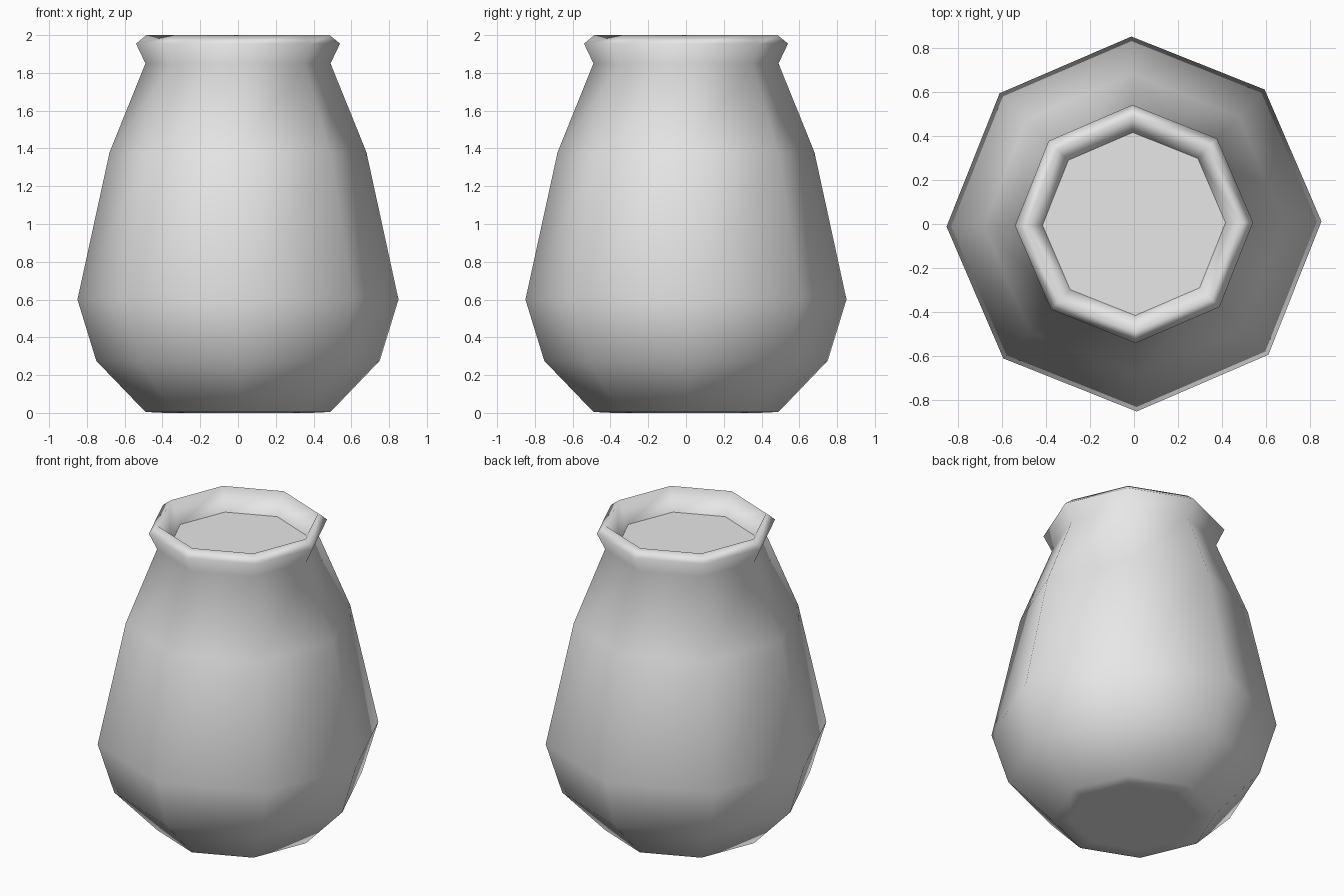
import bpy, bmesh, math

SIDES = 8
TURN = math.radians(0.8)

cube = bpy.data.objects.get("Cube")
if cube:
    bpy.data.objects.remove(cube, do_unlink=True)

clay = bpy.data.materials.new("grey_clay")
clay.use_nodes = True
clay.diffuse_color = (0.8, 0.8, 0.8, 1)
clay.node_tree.nodes["Principled BSDF"].inputs["Base Color"].default_value = (0.8, 0.8, 0.8, 1)


def add_ring(bm, radius, z):
    """One octagonal ring of vertices with corners on the axes."""
    angles = [TURN + math.tau * i / SIDES for i in range(SIDES)]
    return [bm.verts.new((radius * math.cos(a), radius * math.sin(a), z)) for a in angles]


def finish(name, bm, smooth):
    for face in bm.faces:
        face.smooth = smooth
    mesh = bpy.data.meshes.new(name)
    bm.to_mesh(mesh)
    bm.free()
    mesh.materials.append(clay)
    obj = bpy.data.objects.new(name, mesh)
    bpy.context.collection.objects.link(obj)
    return obj


def lathe(name, profile):
    bm = bmesh.new()
    rings = [add_ring(bm, r, z) for r, z in profile]
    for low, high in zip(rings, rings[1:]):
        for i in range(SIDES):
            j = (i + 1) % SIDES
            bm.faces.new((low[i], low[j], high[j], high[i]))
    return finish(name, bm, True)


def disc(name, radius, z, up):
    bm = bmesh.new()
    ring = add_ring(bm, radius, z)
    bm.faces.new(ring if up else ring[::-1])
    return finish(name, bm, False)


# Body from the underside of the foot, up the belly and neck, over the lip
lathe("pot_body", [
    (0.39, 0.0), (0.49, 0.005), (0.75, 0.275), (0.85, 0.6), (0.68, 1.38),
    (0.49, 1.85), (0.54, 1.955), (0.485, 2.0), (0.415, 1.86),
])

# Closing faces inside the mouth and under the foot
disc("mouth_surface", 0.415, 1.86, True)
disc("foot_base", 0.39, 0.0, False)
